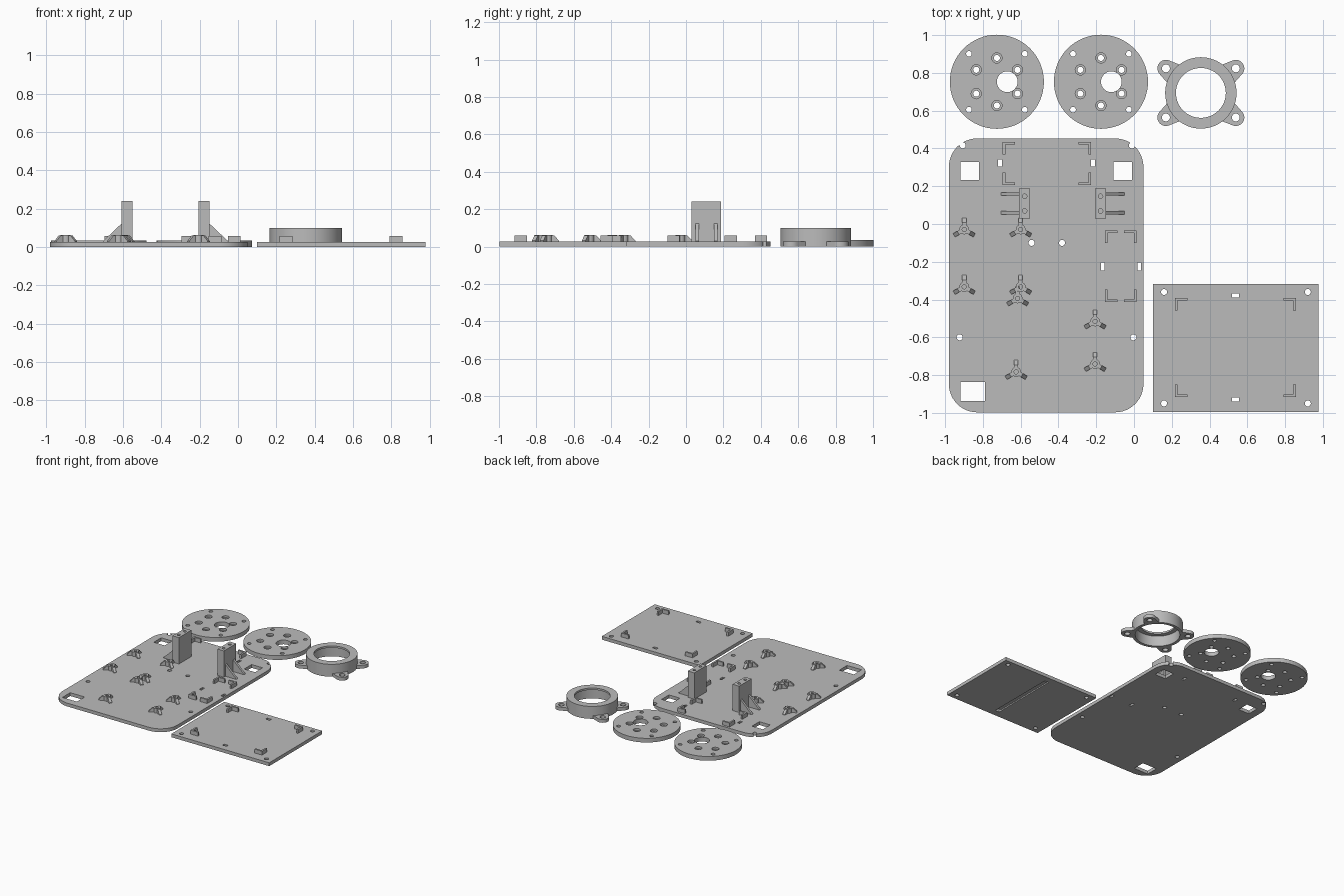
import bpy, bmesh
from math import sin, cos, pi, radians, atan2, hypot
from mathutils import Matrix, Vector

if "Cube" in bpy.data.objects:
    bpy.data.objects.remove(bpy.data.objects["Cube"], do_unlink=True)

GREY = bpy.data.materials.new("plain_grey")
GREY.use_nodes = True
GREY.diffuse_color = (0.5, 0.5, 0.5, 1)
GREY.node_tree.nodes["Principled BSDF"].inputs["Base Color"].default_value = (0.5, 0.5, 0.5, 1)

T = 0.027          # plate thickness
HOLE = 0.016       # screw hole radius
POST = 0.058       # top of the corner brackets


# ---- helpers ----
def make(name, bm):
    bmesh.ops.recalc_face_normals(bm, faces=bm.faces[:])
    me = bpy.data.meshes.new(name)
    bm.to_mesh(me)
    bm.free()
    me.materials.append(GREY)
    ob = bpy.data.objects.new(name, me)
    bpy.context.collection.objects.link(ob)
    return ob


def prism(bm, pts, z0, z1, mat=Matrix()):
    low = [bm.verts.new(mat @ Vector((x, y, z0))) for x, y in pts]
    top = [bm.verts.new(mat @ Vector((x, y, z1))) for x, y in pts]
    bm.faces.new(low)
    bm.faces.new(top)
    n = len(pts)
    for i in range(n):
        j = (i + 1) % n
        bm.faces.new((low[i], low[j], top[j], top[i]))


def lathe(bm, profile, x, y, steps=32):
    vs = [bm.verts.new((x + r, y, z)) for r, z in profile]
    es = [bm.edges.new((vs[i], vs[(i + 1) % len(vs)])) for i in range(len(vs))]
    new = bmesh.ops.spin(bm, geom=vs + es, cent=(x, y, 0), axis=(0, 0, 1),
                         angle=2 * pi, steps=steps)
    bmesh.ops.remove_doubles(bm, verts=bm.verts[:], dist=1e-5)
    stray = [e for e in bm.edges if not e.link_faces]
    bmesh.ops.delete(bm, geom=stray, context='EDGES')


def arc(x, y, r, a0=0, a1=360, n=24):
    full = a1 - a0 == 360
    return [(x + r * cos(radians(a0 + (a1 - a0) * i / n)),
             y + r * sin(radians(a0 + (a1 - a0) * i / n))) for i in range(n if full else n + 1)]


def rect(x0, x1, y0, y1):
    return [(x0, y0), (x1, y0), (x1, y1), (x0, y1)]


def slot(x, y, w, d):
    return rect(x - w / 2, x + w / 2, y - d / 2, y + d / 2)


def rounded(x0, x1, y0, y1, r):
    return (arc(x1 - r, y1 - r, r, 0, 90, 12) + arc(x0 + r, y1 - r, r, 90, 180, 12)
            + arc(x0 + r, y0 + r, r, 180, 270, 12) + arc(x1 - r, y0 + r, r, 270, 360, 12))


def cut(ob, bm):
    """Subtract the cutter mesh and bake the result."""
    tool = make("cutter", bm)
    mod = ob.modifiers.new("holes", 'BOOLEAN')
    mod.operation, mod.solver, mod.object = 'DIFFERENCE', 'EXACT', tool
    bpy.context.view_layer.update()
    dg = bpy.context.evaluated_depsgraph_get()
    me = bpy.data.meshes.new_from_object(ob.evaluated_get(dg))
    ob.modifiers.clear()
    ob.data = me
    bpy.data.objects.remove(tool, do_unlink=True)


def cut_outlines(ob, outlines, z0=-0.1, z1=0.1):
    bm = bmesh.new()
    for pts in outlines:
        prism(bm, pts, z0, z1)
    cut(ob, bm)


def solid(name, pts, z0, z1):
    bm = bmesh.new()
    prism(bm, pts, z0, z1)
    return make(name, bm)


def corner_brackets(name, x0, x1, y0, y1, arm=0.066, t=0.014):
    bm = bmesh.new()
    for x, sx in ((x0, 1), (x1, -1)):
        for y, sy in ((y0, 1), (y1, -1)):
            ell = [(0, 0), (arm, 0), (arm, t), (t, t), (t, arm), (0, arm)]
            prism(bm, [(x + sx * u, y + sy * v) for u, v in ell], T - 0.005, POST)
    make(name, bm)


# ---- large base plate ----
base = solid("base_plate", rounded(-0.98, 0.05, -0.997, 0.453, 0.15), 0, T)
screws = [(-0.907, 0.416), (-0.011, 0.416), (-0.542, -0.1), (-0.381, -0.1),
          (-0.923, -0.6), (-0.003, -0.6)]
cut_outlines(base, [arc(x, y, HOLE) for x, y in screws]
             + [rect(-0.918, -0.82, 0.233, 0.328), rect(-0.108, -0.01, 0.233, 0.328),
                rect(-0.918, -0.788, -0.936, -0.836)]
             + [slot(x, 0.323, 0.02, 0.037) for x in (-0.709, -0.217)]
             + [slot(x, -0.225, 0.02, 0.042) for x in (-0.166, 0.028)])
corner_brackets("rear_corner_brackets", -0.695, -0.228, 0.206, 0.434)
corner_brackets("side_corner_brackets", -0.153, 0.014, -0.414, -0.034)

# ---- three-finned standoffs ----
for i, (x, y) in enumerate([(-0.899, -0.029), (-0.6, -0.029), (-0.899, -0.333), (-0.6, -0.333),
                            (-0.616, -0.394), (-0.206, -0.516), (-0.206, -0.741), (-0.624, -0.783)]):
    bm = bmesh.new()
    lathe(bm, [(0, 0.02), (0.026, 0.02), (0.026, 0.063), (0.011, 0.063), (0.011, 0.03), (0, 0.03)],
          x, y, 20)
    for a in (90, 210, 330):
        m = (Matrix.Translation((x, y, 0)) @ Matrix.Rotation(radians(a), 4, 'Z')
             @ Matrix.Rotation(pi / 2, 4, 'X'))
        prism(bm, [(0.018, 0.02), (0.062, 0.02), (0.062, T + 0.004), (0.036, 0.06), (0.018, 0.06)],
              -0.011, 0.011, m)
    make(f"standoff_{i + 1}", bm)

# ---- upright blocks with gussets ----
for name, x, s in (("left_upright", -0.177, 1), ("right_upright", -0.579, -1)):
    block = solid(name, rect(x - 0.029, x + 0.029, 0.03, 0.188), 0.02, 0.24)
    cut_outlines(block, [arc(x, y, 0.012, n=16) for y in (0.069, 0.147)], 0.14, 0.3)
    bm = bmesh.new()
    for y in (0.06, 0.159):
        m = Matrix.Translation((x, y, 0)) @ Matrix.Rotation(pi / 2, 4, 'X')
        prism(bm, [(s * u, v) for u, v in ((0.025, 0.02), (0.126, 0.02), (0.126, 0.03),
                                           (0.029, 0.122), (0.025, 0.122))], -0.009, 0.009, m)
    make(name + "_gussets", bm)

# ---- small plate with strap slots and underside groove ----
small = solid("small_plate", rect(0.1, 0.977, -0.996, -0.318), 0, T)
cut_outlines(small, [arc(x, y, HOLE) for x in (0.159, 0.92) for y in (-0.36, -0.95)]
             + [slot(0.538, y, 0.037, 0.021) for y in (-0.378, -0.93)])
cut_outlines(small, [rect(0.5195, 0.5565, -0.935, -0.373)], -0.1, 0.01)
corner_brackets("small_plate_brackets", 0.217, 0.857, -0.917, -0.392)

# ---- wheel discs ----
for name, cx in (("right_disc", -0.726), ("left_disc", -0.175)):
    cy = 0.753
    disc = solid(name, arc(cx, cy, 0.249, n=64), 0, 0.034)
    cut_outlines(disc, [arc(cx + 0.055, cy, 0.055, n=32)]
                 + [arc(cx + u, cy + v, 0.015) for u in (-0.148, 0.148) for v in (-0.148, 0.148)])
    bm = bmesh.new()
    for k in range(6):
        a = radians(30 + 60 * k)
        lathe(bm, [(0, -0.05), (0.016, -0.05), (0.016, 0.018), (0.027, 0.018), (0.027, 0.08), (0, 0.08)],
              cx + 0.126 * cos(a), cy + 0.126 * sin(a), 24)
    cut(disc, bm)

# ---- lipped ring with four ears ----
rx, ry = 0.354, 0.694
bm = bmesh.new()
lathe(bm, [(0.166, 0), (0.189, 0), (0.189, 0.1), (0.132, 0.1), (0.132, 0.085), (0.166, 0.085)], rx, ry, 64)
make("ring", bm)
for i, (sx, sy) in enumerate([(1, 1), (-1, 1), (-1, -1), (1, -1)]):
    u, v = 0.185 * sx, 0.13 * sy
    a, d = atan2(v, u), hypot(u, v)
    pts = [(0.17, -0.06)] + arc(d, 0, 0.045, -80, 80, 16) + [(0.17, 0.06)]
    ear = solid(f"ring_ear_{i + 1}", [(rx + p * cos(a) - q * sin(a), ry + p * sin(a) + q * cos(a))
                                      for p, q in pts], 0, T)
    cut_outlines(ear, [arc(rx + u, ry + v, 0.021)])

# ---- smooth round walls, keep edges sharp ----
for ob in bpy.context.scene.objects:
    if ob.type == 'MESH' and GREY.name in ob.data.materials:
        bpy.ops.object.select_all(action='DESELECT')
        ob.select_set(True)
        bpy.context.view_layer.objects.active = ob
        bpy.ops.object.shade_smooth_by_angle(angle=radians(30))
